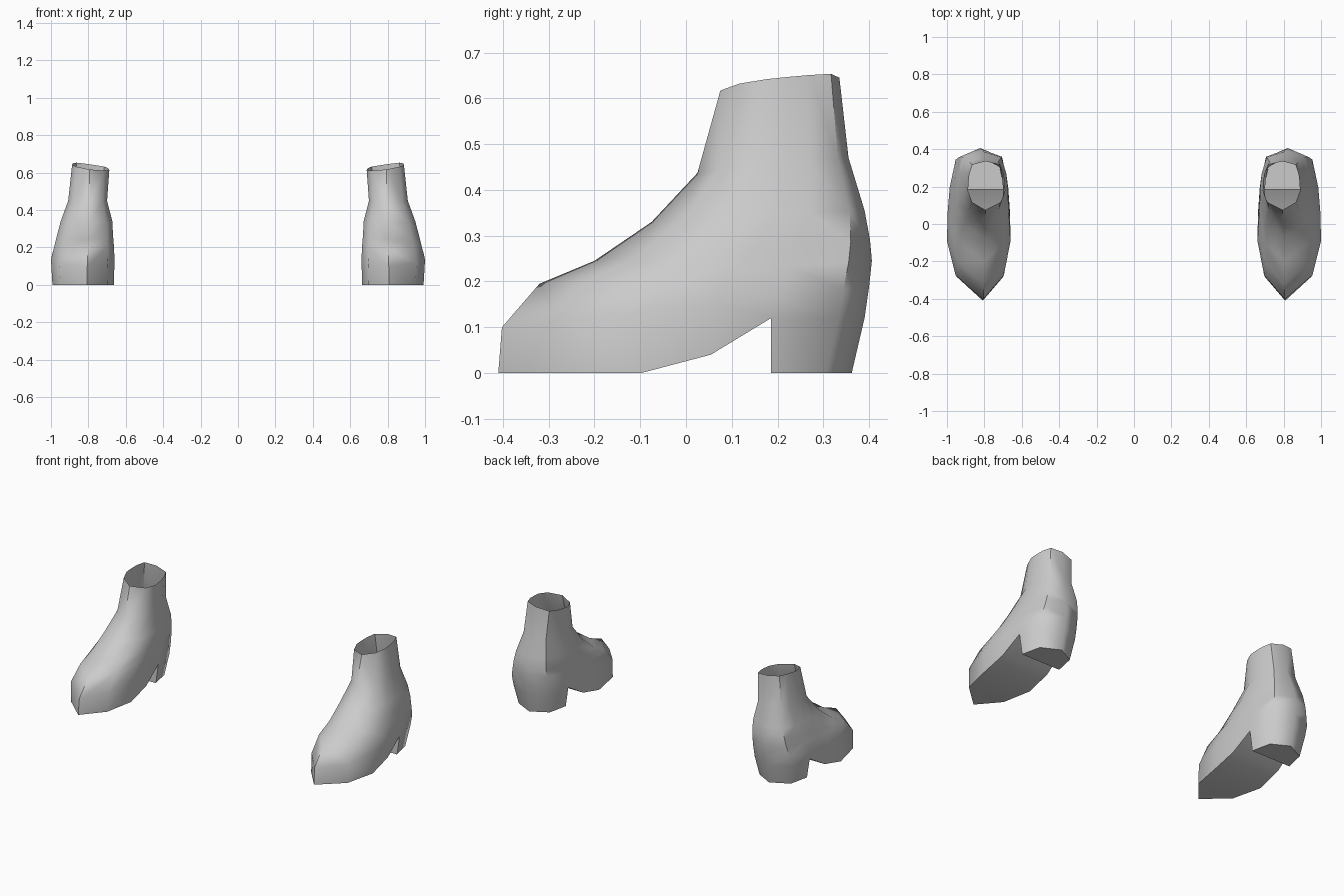
import bpy, bmesh, math

if "Cube" in bpy.data.objects:
    bpy.data.objects.remove(bpy.data.objects["Cube"])

grey = bpy.data.materials.new("light_grey")
grey.diffuse_color = (0.6, 0.6, 0.6, 1)
grey.use_nodes = True
grey.node_tree.nodes["Principled BSDF"].inputs["Base Color"].default_value = grey.diffuse_color

# Loops from ankle opening to sole edge:
# front y, front z, back y, back z, inner x, outer x, front x, back x, side tilt
LOOPS = [
    (0.075, 0.617, 0.335, 0.645, 0.688, 0.887, 0.795, 0.795, 0.014),
    (0.025, 0.437, 0.355, 0.470, 0.700, 0.908, 0.795, 0.800, 0),
    (-0.075, 0.330, 0.390, 0.355, 0.672, 0.948, 0.800, 0.815, 0),
    (-0.200, 0.245, 0.402, 0.290, 0.668, 0.968, 0.800, 0.820, 0),
    (-0.320, 0.195, 0.406, 0.245, 0.664, 0.980, 0.803, 0.822, 0),
    (-0.402, 0.100, 0.400, 0.190, 0.660, 1.000, 0.806, 0.822, 0),
    (-0.410, 0.000, 0.390, 0.120, 0.664, 0.992, 0.808, 0.822, 0),
]
# Columns from toe to back: position along the loop, width share, sole height
COLS = [(0, 0, 0), (0.16, 0.76, 0), (0.39, 1, 0), (0.58, 0.98, 0.04),
        (0.745, 0.92, 0.12), (0.93, 0.74, 0.12), (1, 0, 0.12)]
N = len(COLS)


def build_boot(name, side):
    bm = bmesh.new()
    rings = []
    for i, (yf, zf, yb, zb, xi, xo, xf, xb, tilt) in enumerate(LOOPS):
        def point(j, s):
            u, w, sole = COLS[j]
            mid = xf + (xb - xf) * u
            half = (xo - mid) if s > 0 else (mid - xi)
            z = sole if i == len(LOOPS) - 1 else zf + (zb - zf) * u + s * tilt * w
            return bm.verts.new((side * (mid + s * half * w), yf + (yb - yf) * u, z))
        # toe, outer side, back, inner side
        rings.append([point(j, 1) for j in range(N)]
                     + [point(j, -1) for j in range(N - 2, 0, -1)])
    M = 2 * N - 2

    # Upper shell, open at the ankle
    for a, b in zip(rings, rings[1:]):
        for k in range(M):
            n = (k + 1) % M
            bm.faces.new((a[k], a[n], b[n], b[k]))

    # Sole and arch, up to the heel
    sole = rings[-1]
    bm.faces.new((sole[0], sole[1], sole[-1]))
    for j in range(1, 4):
        bm.faces.new((sole[j], sole[j + 1], sole[M - j - 1], sole[M - j]))

    # Heel block below the back of the shell
    top = sole[4:M - 3]
    base = []
    for v in top:
        x = 0.82 + (side * v.co.x - 0.82) * 0.88
        y = v.co.y if v in (top[0], top[-1]) else v.co.y - 0.028
        base.append(bm.verts.new((side * x, y, 0)))
    for k in range(len(top) - 1):
        bm.faces.new((top[k], top[k + 1], base[k + 1], base[k]))
    bm.faces.new((top[-1], top[0], base[0], base[-1]))
    bm.faces.new(base)

    bmesh.ops.recalc_face_normals(bm, faces=bm.faces)
    mesh = bpy.data.meshes.new(name)
    bm.to_mesh(mesh)
    bm.free()
    mesh.materials.append(grey)
    ob = bpy.data.objects.new(name, mesh)
    bpy.context.collection.objects.link(ob)
    bpy.ops.object.select_all(action='DESELECT')
    bpy.context.view_layer.objects.active = ob
    ob.select_set(True)
    bpy.ops.object.shade_smooth_by_angle(angle=math.radians(55))


build_boot("right_boot", 1)
build_boot("left_boot", -1)
